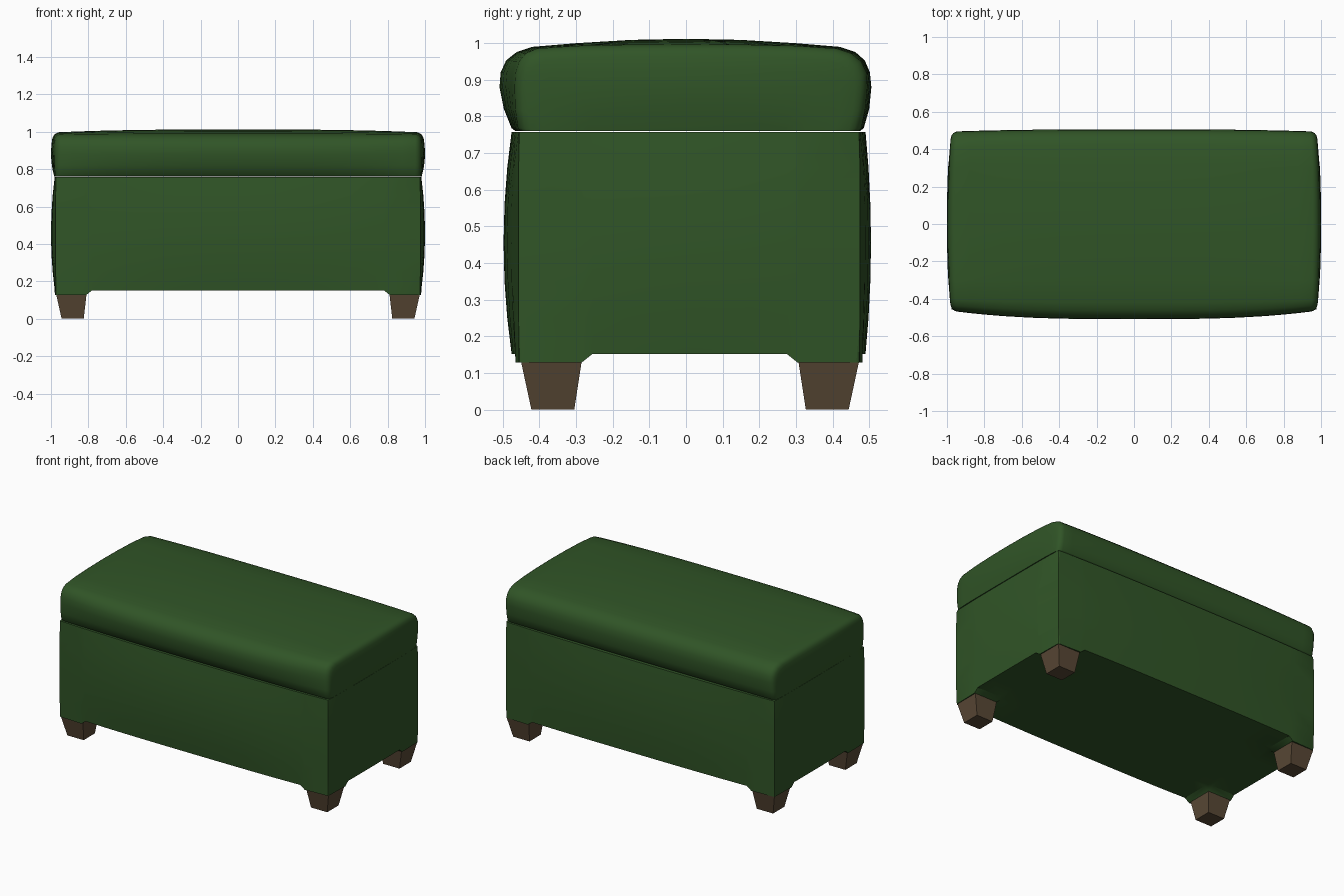
import bpy, bmesh, math

if "Cube" in bpy.data.objects:
    bpy.data.objects.remove(bpy.data.objects["Cube"])


def material(name, col):
    m = bpy.data.materials.new(name)
    m.diffuse_color = (*col, 1)
    m.use_nodes = True
    m.node_tree.nodes["Principled BSDF"].inputs["Base Color"].default_value = m.diffuse_color
    return m


green = material("green fabric", (0.03, 0.09, 0.02))
brown = material("brown wood", (0.1, 0.065, 0.036))


def finish(bm, name, mat, angle=None):
    bmesh.ops.recalc_face_normals(bm, faces=bm.faces)
    me = bpy.data.meshes.new(name)
    bm.to_mesh(me)
    bm.free()
    ob = bpy.data.objects.new(name, me)
    bpy.context.collection.objects.link(ob)
    me.materials.append(mat)
    if angle:
        bpy.ops.object.select_all(action='DESELECT')
        ob.select_set(True)
        bpy.context.view_layer.objects.active = ob
        bpy.ops.object.shade_smooth_by_angle(angle=math.radians(angle))
    return ob


# Body: box grid with bulging walls and lowered pads over the legs
XS = [-.975, -.81, -.78, -.6, -.4, -.2, 0, .2, .4, .6, .78, .81, .975]
YS = [-.457, -.285, -.255, -.12, 0, .14, .275, .305, .475]
ZS = [.152, .25, .35, .455, .56, .66, .757]
NX, NY, NZ = len(XS) - 1, len(YS) - 1, len(ZS) - 1


def body_point(i, j, k):
    x, y, z = XS[i], YS[j], ZS[k]
    fx = 1 - abs(x / .975) ** 3
    fy = 1 - abs((y - .009) / .466) ** 3
    g = 1 - ((z - .455) / .303) ** 2
    px, py, pz = x, y, z
    if j == 0:
        py = y - fx * (.019 + .022 * g)
    if j == NY:
        py = y + fx * (.015 + .015 * g)
    if i in (0, NX):
        px = math.copysign(.975 + fy * (.005 + .02 * g), x)
    if k == 0 and abs(x) >= .81 and (y <= -.285 or y >= .305):
        pz = .128
    return px, py, pz


bm = bmesh.new()
cache = {}


def vert(*key):
    if key not in cache:
        cache[key] = bm.verts.new(body_point(*key))
    return cache[key]


def quad(*keys):
    bm.faces.new([vert(*k) for k in keys])


for i in range(NX):
    for j in range(NY):
        for k in (0, NZ):
            quad((i, j, k), (i + 1, j, k), (i + 1, j + 1, k), (i, j + 1, k))
    for k in range(NZ):
        for j in (0, NY):
            quad((i, j, k), (i + 1, j, k), (i + 1, j, k + 1), (i, j, k + 1))
for j in range(NY):
    for k in range(NZ):
        for i in (0, NX):
            quad((i, j, k), (i, j + 1, k), (i, j + 1, k + 1), (i, j, k + 1))
corners = [bm.edges.get((vert(i, j, k), vert(i, j, k + 1)))
           for i in (0, NX) for j in (0, NY) for k in range(NZ)]
bmesh.ops.bevel(bm, geom=corners, offset=.01, segments=2, profile=.5,
                affect='EDGES')
finish(bm, "body", green, 35)

# Lid: cushion profile lofted along x; (y at end, y in middle, z at end, z in middle)
PROFILE = [(-.45, -.465, .76, .76), (-.457, -.476, .768, .768),
           (-.463, -.497, .82, .82), (-.464, -.509, .88, .88),
           (-.461, -.506, .92, .92), (-.452, -.491, .95, .953),
           (-.435, -.462, .972, .976), (-.405, -.42, .985, .99),
           (-.3, -.3, .992, 1.0), (-.15, -.15, .995, 1.009), (0, 0, .996, 1.012),
           (.15, .15, .995, 1.009), (.3, .3, .992, 1.0), (.41, .42, .985, .99),
           (.45, .462, .972, .976), (.477, .488, .95, .953),
           (.492, .502, .92, .92), (.494, .506, .88, .88),
           (.488, .5, .82, .82), (.478, .485, .768, .768), (.47, .475, .76, .76)]
CAP = [(.945, 0), (.956, .003), (.966, .009), (.972, .018), (.976, .032),
       (.977, .07), (.978, .11), (.978, .15), (.978, .2)]
half = [(x, 0) for x in (.2, .4, .55, .7, .8, .88)] + CAP
stations = [(-x, d) for x, d in reversed(half)] + [(0, 0)] + half

bm = bmesh.new()
rings = []
for x, d in stations:
    t = 1 - abs(x / .975) ** 3 if abs(x) < .975 else 0
    ring = []
    for ye, ym, ze, zm in PROFILE:
        y = (ye + (ym - ye) * t) * (1 - d / .47)
        z = .76 + (ze + (zm - ze) * t - .76) * (1 - d / .235)
        px = x
        if abs(x) > .94:
            g = 1 - ((z - .89) / .13) ** 2
            px += math.copysign((1 - (y / .5) ** 2) * (.006 + .016 * max(g, 0)), x)
        ring.append(bm.verts.new((px, y, z)))
    rings.append(ring)
n = len(PROFILE)
for a, b in zip(rings, rings[1:]):
    for i in range(n):
        bm.faces.new((a[i], a[(i + 1) % n], b[(i + 1) % n], b[i]))
bm.faces.new(rings[0])
bm.faces.new(rings[-1])
finish(bm, "lid_cushion", green, 50)

# Legs: square blocks tapering to the floor
for sx, side in ((-1, "left"), (1, "right")):
    for y_in, y_out, end in ((-.285, -.45, "front"), (.307, .472, "back")):
        s = math.copysign(1, y_out)
        bm = bmesh.new()
        rect = lambda x0, x1, y0, y1, z: [bm.verts.new((sx * x, y, z)) for x, y in
                                          ((x0, y0), (x1, y0), (x1, y1), (x0, y1))]
        top = rect(.81, .972, y_in, y_out, .13)
        low = rect(.825, .943, y_in + s * .02, y_out - s * .028, 0)
        bm.faces.new(top)
        bm.faces.new(low)
        for i in range(4):
            j = (i + 1) % 4
            bm.faces.new((top[i], top[j], low[j], low[i]))
        finish(bm, f"{end}_{side}_leg", brown)
